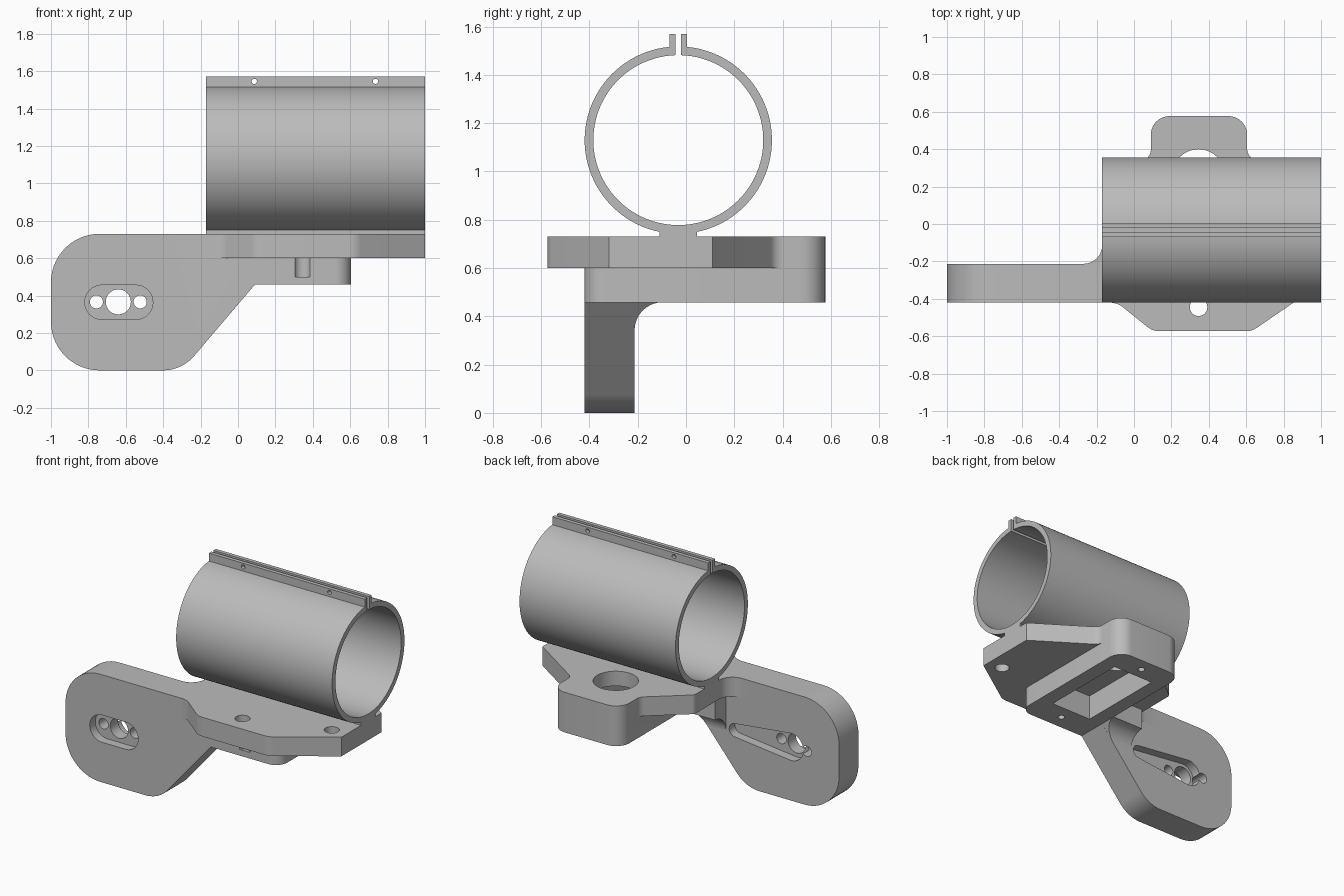
import bpy, bmesh, math
from mathutils import Vector

if "Cube" in bpy.data.objects:
    bpy.data.objects.remove(bpy.data.objects["Cube"])

grey = bpy.data.materials.new("light_grey")
grey.diffuse_color = (0.5, 0.5, 0.5, 1)
grey.use_nodes = True
grey.node_tree.nodes["Principled BSDF"].inputs["Base Color"].default_value = grey.diffuse_color


def rounded(pts, steps=10):
    """Polygon from (u, v[, radius]) corners, with corners rounded by arcs."""
    out, n = [], len(pts)
    for i, p in enumerate(pts):
        c = Vector(p[:2])
        r = p[2] if len(p) > 2 else 0
        if not r:
            out.append(c)
            continue
        a = (Vector(pts[i - 1][:2]) - c).normalized()
        b = (Vector(pts[(i + 1) % n][:2]) - c).normalized()
        half = a.angle(b) / 2
        mid = c + (a + b).normalized() * (r / math.sin(half))
        s = c + a * (r / math.tan(half)) - mid
        e = c + b * (r / math.tan(half)) - mid
        sweep = s.angle_signed(e)  # clockwise positive
        for k in range(steps + 1):
            t = -sweep * k / steps
            out.append(mid + Vector((s.x * math.cos(t) - s.y * math.sin(t),
                                     s.x * math.sin(t) + s.y * math.cos(t))))
    return out


def arc(u, v, r, a0, a1, n=32):
    return [Vector((u + r * math.cos(a0 + (a1 - a0) * k / n),
                    v + r * math.sin(a0 + (a1 - a0) * k / n))) for k in range(n + 1)]


def circle(u, v, r):
    return arc(u, v, r, 0, math.tau, 32)[:-1]


def taper(u0, v0, r0, u1, v1, r1):
    """Slot outline between two round ends, left end first."""
    h = math.pi / 2
    return arc(u0, v0, r0, h, 3 * h, 16) + arc(u1, v1, r1, -h, h, 16)


def prism(name, outline, axis, lo, hi):
    """Extrude a 2D outline along an axis between lo and hi."""
    place = {"x": lambda p, w: (w, p.x, p.y),
             "y": lambda p, w: (p.x, w, p.y),
             "z": lambda p, w: (p.x, p.y, w)}[axis]
    bm = bmesh.new()
    bottom = [bm.verts.new(place(p, lo)) for p in outline]
    top = [bm.verts.new(place(p, hi)) for p in outline]
    bm.faces.new(bottom)
    bm.faces.new(top)
    n = len(outline)
    for i in range(n):
        j = (i + 1) % n
        bm.faces.new((bottom[i], bottom[j], top[j], top[i]))
    bmesh.ops.recalc_face_normals(bm, faces=bm.faces)
    me = bpy.data.meshes.new(name)
    bm.to_mesh(me)
    bm.free()
    me.materials.append(grey)
    ob = bpy.data.objects.new(name, me)
    bpy.context.collection.objects.link(ob)
    return ob


def combine(ob, others, op):
    """Apply booleans with the other objects, then remove them."""
    bpy.context.view_layer.objects.active = ob
    for other in others:
        m = ob.modifiers.new("bool", "BOOLEAN")
        m.operation, m.solver, m.object = op, "EXACT", other
        bpy.ops.object.modifier_apply(modifier=m.name)
        bpy.data.objects.remove(other)


def smooth(ob):
    bpy.ops.object.select_all(action="DESELECT")
    ob.select_set(True)
    bpy.context.view_layer.objects.active = ob
    bpy.ops.object.shade_smooth_by_angle(angle=math.radians(25))


# Mounting plate, with the fillets that blend it into the arm
bracket = prism("bracket", rounded([
    (0.10, -0.573, 0.1), (0.63, -0.573, 0.1), (1, -0.32), (1, 0.11),
    (0.605, 0.37, 0.06), (0.605, 0.577, 0.1), (0.09, 0.577, 0.1),
    (0.09, 0.37, 0.06), (-0.17, 0.15, 0.03), (-0.17, -0.213, 0.1),
    (-0.4, -0.213), (-0.4, -0.42), (-0.09, -0.42, 0.12)]), "z", 0.6, 0.73)

# Lower housing under the plate
housing = prism("housing", rounded([
    (0.09, -0.42), (0.605, -0.42, 0.085), (0.605, 0.577, 0.1),
    (0.09, 0.577, 0.1)]), "z", 0.458, 0.65)

# Side arm, hanging down on the left
arm = prism("arm", rounded([
    (-1, 0, 0.26), (-0.30, 0, 0.22), (0.09, 0.458), (0.2, 0.458), (0.2, 0.73),
    (-1, 0.73, 0.26)], 14), "y", -0.42, -0.213)

# Curved web between the back of the arm and the housing
web = prism("web", [Vector((-0.3, 0.65)), Vector((-0.3, 0.34)), Vector((-0.213, 0.34))]
            + arc(-0.098, 0.343, 0.115, math.pi, math.pi / 2, 10)
            + [Vector((-0.098, 0.65))], "x", -0.15, 0.15)
slope = prism("slope_cutter", [Vector(p) for p in (
    (-0.302, 0), (0.09, 0.458), (0.5, 0.458), (0.5, 0))], "y", -1, 1)
combine(web, [slope], "DIFFERENCE")
combine(bracket, [housing, arm, web], "UNION")

# Openings: light hole, housing pocket, screw holes
cuts = [prism("hole", circle(0.345, 0.26, 0.14), "z", 0.5, 0.9),
        prism("pocket", [Vector(p) for p in (
            (0.19, -0.22), (0.50, -0.22), (0.50, 0.40), (0.19, 0.40))], "z", 0.3, 0.63)]
for x, y in ((0.345, -0.445), (0.89, -0.266)):
    cuts.append(prism("hole", circle(x, y, 0.047), "z", 0.5, 0.9))
for y in (-0.32, 0.485):
    cuts.append(prism("hole", circle(0.345, y, 0.022), "z", 0.3, 0.56))
# Arm: front slot, tapered back recess and three through holes
cuts.append(prism("slot", taper(-0.727, 0.364, 0.092, -0.547, 0.364, 0.092), "y", -0.6, -0.36))
cuts.append(prism("recess", taper(-0.64, 0.364, 0.092, -0.22, 0.364, 0.045), "y", -0.275, -0.1))
for x, r in ((-0.757, 0.035), (-0.64, 0.067), (-0.523, 0.035)):
    cuts.append(prism("hole", circle(x, 0.366, r), "y", -0.7, 0))
combine(bracket, cuts, "DIFFERENCE")
smooth(bracket)

# Split clamp tube with two upright lips
cy, cz, ro, ri, gap, lip, top = -0.032, 1.13, 0.388, 0.352, 0.011, 0.037, 1.57
ao, ai = math.acos(lip / ro), math.acos(gap / ri)
outline = ([Vector((cy + gap, top)), Vector((cy + lip, top))]
           + arc(cy, cz, ro, ao, -math.pi - ao, 96)
           + [Vector((cy - lip, top)), Vector((cy - gap, top))]
           + arc(cy, cz, ri, -math.pi - ai, ai, 96))
tube = prism("clamp_tube", outline, "x", -0.17, 1)
combine(tube, [prism("hole", circle(x, 1.545, 0.014), "y", -0.3, 0.3)
               for x in (0.087, 0.735)], "DIFFERENCE")
smooth(tube)

# Foot joining tube and plate
prism("tube_foot", [Vector(p) for p in (
    (-0.11, 0.725), (0.046, 0.725), (0.046, 0.757), (-0.01, 0.77),
    (-0.054, 0.77), (-0.11, 0.757))], "x", -0.17, 1)
